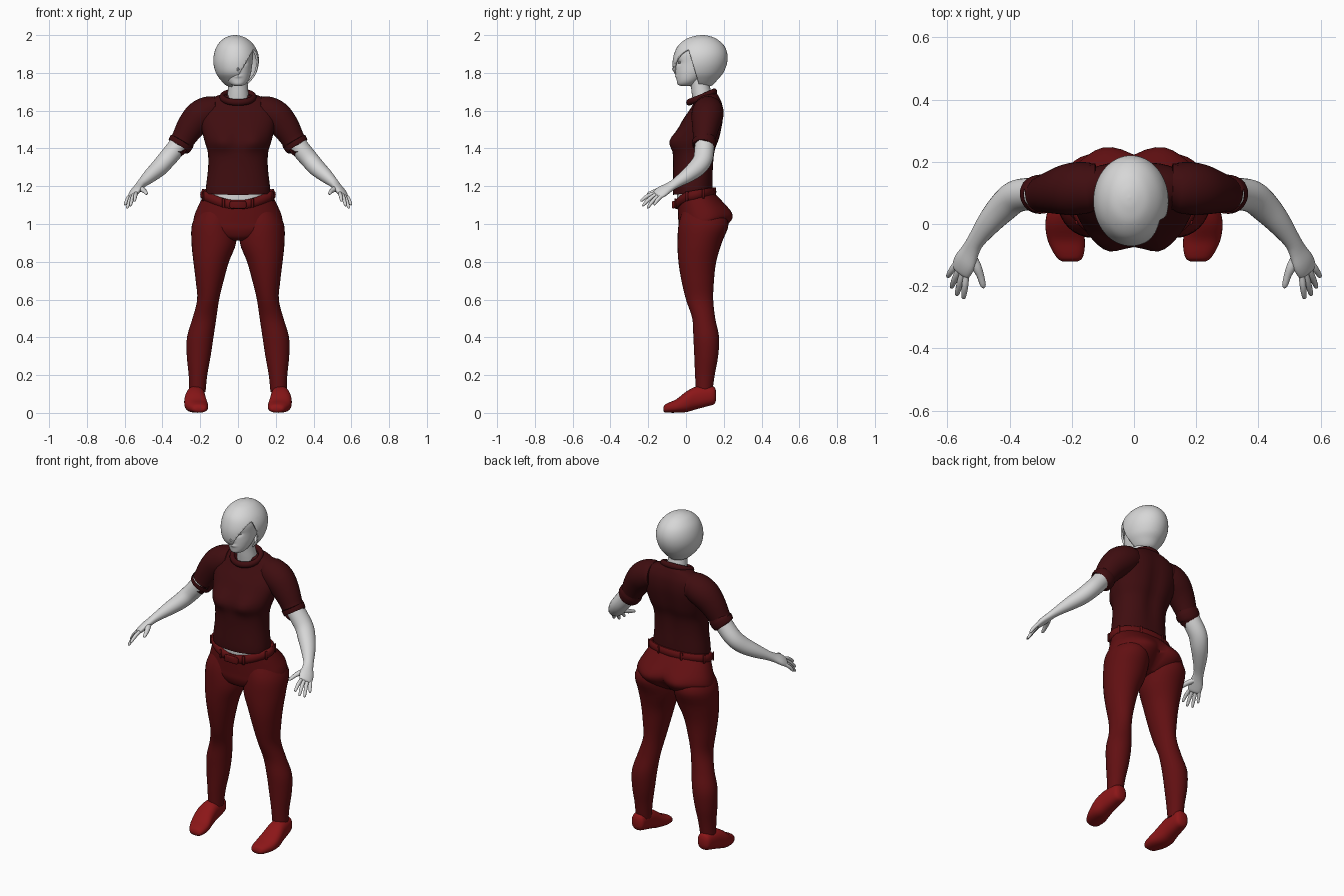
import bpy, bmesh, math
from mathutils import Vector

cube = bpy.data.objects.get("Cube")
if cube:
    bpy.data.objects.remove(cube, do_unlink=True)


def material(name, color):
    mat = bpy.data.materials.new(name)
    mat.use_nodes = True
    mat.diffuse_color = (*color, 1)
    bsdf = next(n for n in mat.node_tree.nodes if n.type == 'BSDF_PRINCIPLED')
    bsdf.inputs["Base Color"].default_value = (*color, 1)
    return mat


PALE = material("pale grey", (.68, .68, .68))
SHIRT = material("dark maroon", (.05, .004, .005))
PANTS = material("deep red", (.12, .005, .006))
SHOES = material("bright red", (.26, .008, .009))

X, Y, Z = Vector((1, 0, 0)), Vector((0, 1, 0)), Vector((0, 0, 1))


def finish(name, bm, mat, angle=50):
    bmesh.ops.recalc_face_normals(bm, faces=bm.faces)
    mesh = bpy.data.meshes.new(name)
    bm.to_mesh(mesh)
    bm.free()
    mesh.materials.append(mat)
    mesh.shade_smooth()
    mesh.set_sharp_from_angle(angle=math.radians(angle))
    obj = bpy.data.objects.new(name, mesh)
    bpy.context.collection.objects.link(obj)
    return obj


def smooth_path(points, steps):
    """Catmull-Rom interpolation of tuples."""
    out = []
    last = len(points) - 1
    for i in range(last):
        a, b = points[max(i - 1, 0)], points[i]
        c, d = points[i + 1], points[min(i + 2, last)]
        for k in range(steps):
            t = k / steps
            out.append([q + .5 * t * (r - p + t * (2*p - 5*q + 4*r - s + t * (3*(q - r) + s - p)))
                        for p, q, r, s in zip(a, b, c, d)])
    return out + [list(points[last])]


def loft(name, sections, mat, frame=None, hint=X, side=1, n=24, power=2, steps=4, shape=None):
    """Skin oval sections (x, y, z, r1, r2); 'frame' fixes their plane, else they follow the path."""
    rows = smooth_path(sections, steps)
    centres = [Vector(r[:3]) for r in rows]
    bm = bmesh.new()
    rings = []
    for i, row in enumerate(rows):
        if frame:
            u, v = frame
        else:
            t = (centres[min(i + 1, len(rows) - 1)] - centres[max(i - 1, 0)]).normalized()
            u = (hint - t * hint.dot(t)).normalized()
            v = t.cross(u)
        ring = []
        for k in range(n):
            a = math.tau * k / n
            c, s = math.cos(a), math.sin(a)
            p = (centres[i] + u * math.copysign(abs(c) ** (2 / power), c) * max(row[3], .002)
                 + v * math.copysign(abs(s) ** (2 / power), s) * max(row[4], .002))
            if shape:
                shape(p, centres[i])
            ring.append(bm.verts.new((p.x * side, p.y, p.z)))
        rings.append(ring)
    for r0, r1 in zip(rings, rings[1:]):
        for k in range(n):
            bm.faces.new((r0[k], r0[(k + 1) % n], r1[(k + 1) % n], r1[k]))
    bm.faces.new(rings[0])
    bm.faces.new(rings[-1])
    return finish(name, bm, mat)


def band(name, centre, rx, ry, height, tube, mat, n=64, m=10):
    """Closed oval band whose height varies with direction."""
    bm = bmesh.new()
    rings = []
    for i in range(n):
        a = math.tau * i / n
        out = Vector((math.cos(a), math.sin(a), 0))
        mid = Vector((rx * out.x, ry * out.y + centre, height(out)))
        rings.append([bm.verts.new(mid + out * tube[0] * math.cos(math.tau * j / m)
                                   + Z * tube[1] * math.sin(math.tau * j / m)) for j in range(m)])
    for i in range(n):
        p, q = rings[i], rings[(i + 1) % n]
        for j in range(m):
            bm.faces.new((p[j], q[j], q[(j + 1) % m], p[(j + 1) % m]))
    return finish(name, bm, mat)


def bulge(p, x, z, width, tall):
    return math.exp(-((abs(p.x) - x) / width) ** 2 - ((p.z - z) / tall) ** 2)


def level(rows):
    """Sections on the centre plane from (z, y, r1, r2)."""
    return [(0, y, z, a, b) for z, y, a, b in rows]


# Shirt body with bust and a shallow spine groove
def shirt_shape(p, c):
    if p.y < c.y:
        p.y -= .03 * bulge(p, .085, 1.44, .06, .05)
    else:
        p.y -= .015 * bulge(p, 0, 1.45, .04, .2)


loft("shirt_body", level([
    (1.165, .037, .17, .105), (1.2, .037, .169, .107), (1.3, .04, .158, .108), (1.38, .045, .16, .114),
    (1.45, .058, .18, .125), (1.55, .088, .2, .112), (1.62, .11, .185, .086),
    (1.665, .115, .14, .064), (1.685, .112, .09, .055)]),
    SHIRT, (X, Y + .1 * Z), n=48, power=2.3, shape=shirt_shape)
band("shirt_collar", .083, .083, .067, lambda d: 1.672 + .028 * d.y, (.015, .018), SHIRT)
loft("waist", level([(1.08, .045, .16, .09), (1.22, .04, .15, .09)]), PALE, (X, Y), n=40)


# Trousers
def seat_shape(p, c):
    if p.y > c.y:
        p.y += .028 * bulge(p, .1, 1.02, .07, .07) - .015 * bulge(p, 0, 1.0, .025, .1)


loft("trouser_seat", level([
    (.93, .08, .06, .07), (.955, .085, .15, .105), (1.0, .095, .228, .132), (1.04, .093, .232, .133),
    (1.09, .075, .212, .118), (1.135, .055, .19, .1)]),
    PANTS, (X, Y + .25 * Z), n=48, power=2.2, shape=seat_shape)


def waist_height(d):
    return 1.155 + .015 * d.y - .038 * max(0, -d.y) ** 3


band("waistband", .048, .185, .098, waist_height, (.015, .025), PANTS)

# Belt loops around the waistband
for i in range(8):
    a = math.tau * (i + .5) / 8
    d = Vector((math.cos(a), math.sin(a), 0))
    bm = bmesh.new()
    bmesh.ops.create_cube(bm, size=1)
    bmesh.ops.scale(bm, vec=(.008, .014, .05), verts=bm.verts)
    bmesh.ops.bevel(bm, geom=bm.edges[:], offset=.002, segments=1, affect='EDGES')
    loop = finish("belt_loop", bm, PANTS)
    loop.location = (.2 * d.x, .048 + .113 * d.y, waist_height(d))
    loop.rotation_euler.z = a

# Buckle
loft("buckle", [(-.045, -.063, 1.102, .01, .004), (-.038, -.066, 1.102, .02, .008),
                (.038, -.066, 1.102, .02, .008), (.045, -.063, 1.102, .01, .004)],
     PANTS, (Z, Y), n=16, power=4, steps=1)

# Limbs, one set per side
KNUCKLES = Vector((.57, .79, -.23)).normalized()
PALM_END = Vector((.556, -.15, 1.155))
FINGERS = {"index": (.548, -.24, 1.12), "middle": (.57, -.23, 1.095),
           "ring": (.587, -.205, 1.083), "little": (.599, -.17, 1.1)}

for side, label in ((1, "left"), (-1, "right")):
    loft(label + "_trouser_leg", [
        (.115, .085, 1.08, .085, .1), (.128, .093, 1.0, .115, .132), (.128, .072, .9, .118, .117),
        (.142, .06, .8, .094, .1), (.15, .062, .7, .074, .086), (.158, .072, .6, .058, .072),
        (.178, .094, .5, .063, .061), (.2, .107, .4, .07, .068), (.208, .107, .3, .063, .063),
        (.212, .1, .2, .049, .052), (.215, .096, .11, .043, .043)],
        PANTS, (X, Y), side=side, n=32)
    loft(label + "_shoe", [
        (.205, -.12, .02, .025, .008), (.206, -.112, .023, .038, .02), (.21, -.09, .028, .05, .027),
        (.218, -.05, .037, .06, .036), (.226, 0, .058, .059, .054), (.225, .05, .078, .052, .06),
        (.222, .11, .088, .046, .054), (.22, .148, .092, .038, .046), (.22, .16, .092, .018, .022)],
        SHOES, (X, Z), side=side, n=28, power=2.4)
    loft(label + "_sleeve", [
        (.07, .12, 1.6, .06, .06), (.14, .118, 1.6, .078, .08), (.2, .112, 1.57, .084, .084),
        (.25, .104, 1.515, .075, .072), (.293, .096, 1.445, .062, .058), (.297, .096, 1.438, .067, .063),
        (.313, .094, 1.412, .064, .06), (.315, .093, 1.41, .05, .05)],
        SHIRT, hint=X, side=side, n=32)
    loft(label + "_arm", [
        (.28, .1, 1.47, .05, .05), (.33, .097, 1.4, .052, .05), (.38, .088, 1.34, .052, .048),
        (.42, .055, 1.295, .049, .045), (.465, .005, 1.255, .04, .037), (.507, -.052, 1.217, .029, .025),
        (.525, -.085, 1.197, .031, .021), (.543, -.122, 1.175, .04, .02),
        (.556, -.15, 1.155, .037, .015), (.56, -.158, 1.15, .026, .006)],
        PALE, hint=KNUCKLES, side=side, n=24)
    for i, (finger, tip) in enumerate(FINGERS.items()):
        tip = Vector(tip)
        base = PALM_END + KNUCKLES * .019 * (i - 1.5)
        rows = [(*(base.lerp(tip, t) + Z * .006 * math.sin(math.pi * t)), r, r)
                for t, r in ((-.15, .009), (.3, .0105), (.65, .0095), (.93, .007), (1, .002))]
        loft(f"{label}_{finger}_finger", rows, PALE, hint=KNUCKLES, side=side, n=10, steps=3)
    loft(label + "_thumb", [
        (.525, -.095, 1.19, .014, .014), (.507, -.135, 1.183, .016, .014), (.494, -.165, 1.173, .012, .011),
        (.485, -.197, 1.162, .009, .008), (.483, -.206, 1.159, .002, .002)],
        PALE, side=side, n=12, steps=3)

# Neck and head
loft("neck", level([(1.6, .1, .065, .055), (1.68, .085, .057, .053), (1.73, .076, .052, .05),
                    (1.8, .065, .05, .05)]), PALE, (X, Y))


def face_shape(p, c):
    if p.y < c.y - .02:
        p.y += .01 * bulge(p, .033, 1.855, .016, .012)      # eye sockets
        p.y -= .02 * bulge(p, 0, 1.818, .011, .014)         # nose tip
        p.y -= .009 * bulge(p, 0, 1.842, .008, .02)         # nose bridge
        p.y -= .007 * bulge(p, 0, 1.782, .02, .007)         # lips


loft("head", level([
    (1.73, -.005, .012, .012), (1.737, 0, .035, .042), (1.76, .013, .055, .062), (1.8, .035, .069, .088),
    (1.85, .06, .076, .113), (1.9, .07, .08, .12), (1.94, .075, .07, .1), (1.965, .08, .04, .06)]),
    PALE, (X, Y), n=80, steps=8, shape=face_shape)
for side, label in ((1, "left"), (-1, "right")):
    bm = bmesh.new()
    bmesh.ops.create_uvsphere(bm, u_segments=16, v_segments=10, radius=.011)
    bmesh.ops.scale(bm, vec=(1.2, .7, .6), verts=bm.verts)
    finish(label + "_eye", bm, PALE).location = (side * .033, -.035, 1.855)

# Bobbed hair with a slanted fringe; the face opening is cut by two planes
hair = loft("hair", [
    (-.01, .07, 1.725, .03, .04), (-.01, .072, 1.735, .055, .068), (-.01, .068, 1.765, .084, .1),
    (-.01, .067, 1.8, .107, .13), (-.01, .073, 1.85, .12, .144), (-.01, .078, 1.9, .117, .141),
    (-.012, .08, 1.945, .098, .121), (-.014, .082, 1.98, .064, .08), (-.015, .085, 1.996, .028, .035),
    (-.015, .085, 2, .002, .002)], PALE, (X, Y), n=64, steps=5)
fringe = (Vector((-.03, 0, 1.73)), Vector((1, 0, -.58)).normalized())
temple = (Vector((0, .02, 1.9)), Vector((0, -1, -.3)).normalized())
bm = bmesh.new()
bm.from_mesh(hair.data)
for co, no in (fringe, temple):
    bmesh.ops.bisect_plane(bm, geom=bm.verts[:] + bm.edges[:] + bm.faces[:], plane_co=co, plane_no=no)
opening = [f for f in bm.faces
           if all((f.calc_center_median() - co).dot(no) > 0 for co, no in (fringe, temple))]
bmesh.ops.delete(bm, geom=opening, context='FACES')
bm.to_mesh(hair.data)
bm.free()
thick = hair.modifiers.new("thickness", 'SOLIDIFY')
thick.thickness = .01
thick.offset = -1
